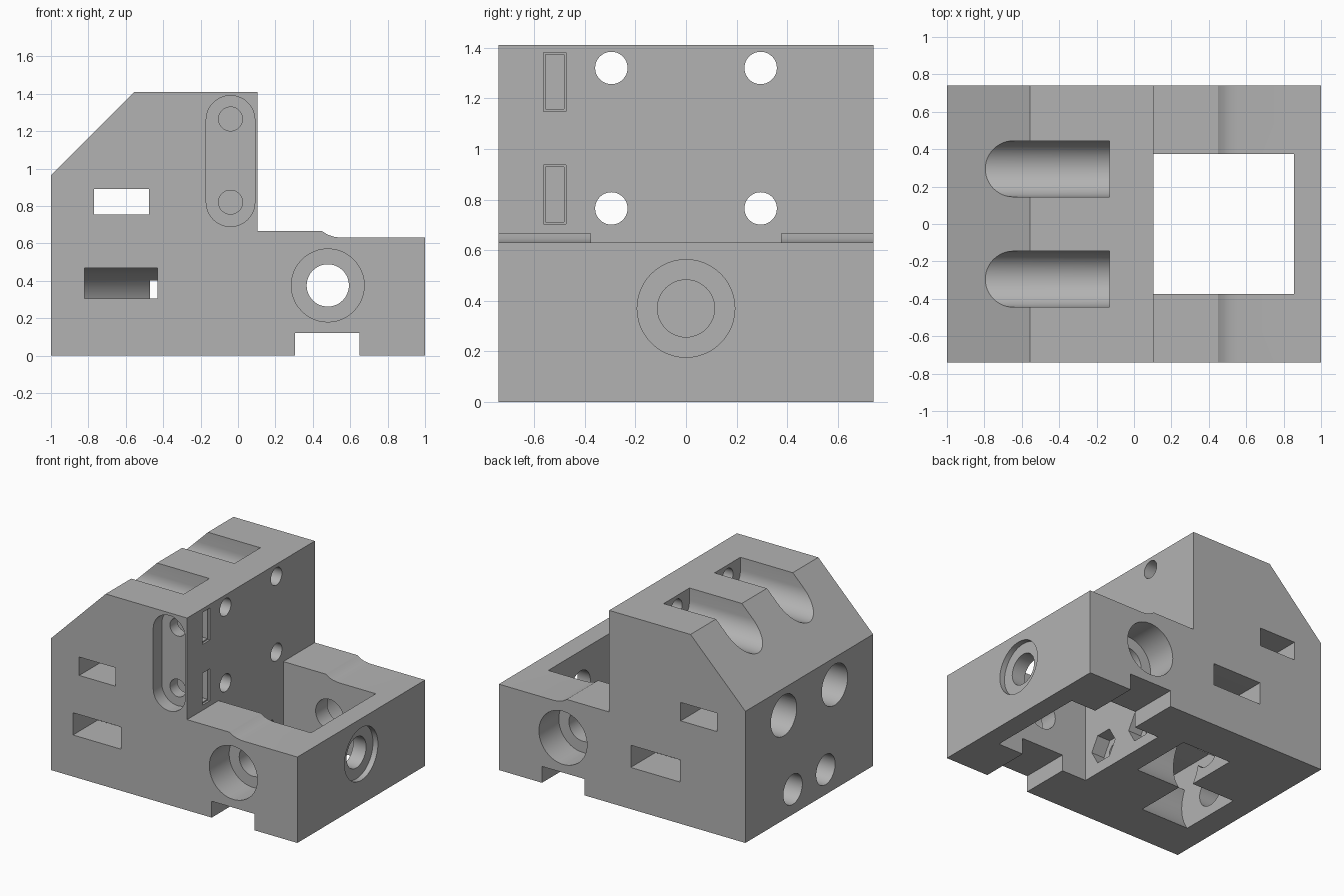
import bpy, bmesh, math
from mathutils import Matrix, Vector

cube = bpy.data.objects.get("Cube")
if cube:
    bpy.data.objects.remove(cube, do_unlink=True)

mat = bpy.data.materials.new("light_grey")
mat.use_nodes = True
grey = (0.45, 0.45, 0.45, 1)
mat.diffuse_color = grey
mat.node_tree.nodes["Principled BSDF"].inputs["Base Color"].default_value = grey

HALF = 0.74   # half depth of the block
OUT = 1.2     # coordinate safely outside the block
STEP_X = 0.105


def make_object(name, bm):
    bmesh.ops.recalc_face_normals(bm, faces=bm.faces)
    mesh = bpy.data.meshes.new(name)
    bm.to_mesh(mesh)
    bm.free()
    obj = bpy.data.objects.new(name, mesh)
    bpy.context.scene.collection.objects.link(obj)
    return obj


def extrude_profile(name, points, y0, y1):
    """Extrude an x-z outline along y."""
    bm = bmesh.new()
    face = bm.faces.new([bm.verts.new((x, y0, z)) for x, z in points])
    new = bmesh.ops.extrude_face_region(bm, geom=[face])["geom"]
    verts = [v for v in new if isinstance(v, bmesh.types.BMVert)]
    bmesh.ops.translate(bm, verts=verts, vec=(0, y1 - y0, 0))
    return make_object(name, bm)


# Stepped body with sloped shoulder, hollow ramp and bottom groove
body = extrude_profile("carriage_block", [
    (-1, 0), (0.305, 0), (0.305, 0.12), (0.65, 0.12), (0.65, 0), (1, 0),
    (1, 0.63), (0.55, 0.63), (0.51, 0.636), (0.48, 0.646), (0.45, 0.665),
    (STEP_X, 0.665), (STEP_X, 1.41), (-0.555, 1.41), (-1, 0.965)], -HALF, HALF)
body.data.materials.append(mat)


def cut(cutter):
    cutter.hide_render = True
    mod = body.modifiers.new("cut", 'BOOLEAN')
    mod.operation, mod.solver, mod.object = 'DIFFERENCE', 'EXACT', cutter
    bpy.context.view_layer.objects.active = body
    bpy.ops.object.modifier_apply(modifier=mod.name)
    bpy.data.objects.remove(cutter, do_unlink=True)


def cut_box(x0, x1, y0, y1, z0, z1):
    bm = bmesh.new()
    lo, hi = Vector((x0, y0, z0)), Vector((x1, y1, z1))
    bmesh.ops.create_cube(bm, size=1, matrix=Matrix.Translation((lo + hi) / 2)
                          @ Matrix.Diagonal((*(hi - lo), 1)))
    cut(make_object("box_cutter", bm))


def cut_bore(axis, start, end, across, z, radius, sides=48):
    """Bore along x or y; across is the other horizontal coordinate."""
    mid = (start + end) / 2
    if axis == 'X':
        turn, place = Matrix.Rotation(math.pi / 2, 4, 'Y'), (mid, across, z)
    else:
        turn, place = Matrix.Rotation(math.pi / 2, 4, 'X'), (across, mid, z)
    bm = bmesh.new()
    bmesh.ops.create_cone(bm, cap_ends=True, segments=sides, radius1=radius, radius2=radius,
                          depth=abs(end - start), matrix=Matrix.Translation(place) @ turn)
    cut(make_object("bore_cutter", bm))


# Square well through the low end
cut_box(STEP_X, 0.855, -0.375, 0.375, -0.2, 0.7)

# Cross bores with deep counterbores on front and back
cut_bore('Y', -OUT, OUT, 0.48, 0.375, 0.113)
for side in (-1, 1):
    cut_bore('Y', side * OUT, side * 0.51, 0.48, 0.375, 0.195)

# End bore with shallow counterbore
cut_bore('X', 0.6, OUT, 0, 0.37, 0.113)
cut_bore('X', 0.96, OUT, 0, 0.37, 0.193)

# Four mounting screws with head bores; the upper pair is open at the top
for side in (-1, 1):
    y = side * 0.295
    for z in (0.765, 1.32):
        cut_bore('X', -0.3, 0.3, y, z, 0.064)
        cut_bore('X', -OUT, -0.13, y, z, 0.15)
    cut_box(-OUT, -0.13, y - 0.15, y + 0.15, 1.32, 1.6)

# Staggered round pockets underneath, with side slots, bores and nut traps
for side, x0, x1 in ((-1, -0.82, -0.43), (1, -0.47, -0.07)):
    y = side * 0.19
    cut_bore('X', x0, x1, y, 0.175, 0.295, 64)
    cut_box(x0, x1, min(y, side * OUT), max(y, side * OUT), 0.305, 0.468)
    cut_bore('X', -OUT, x0 + 0.1, y, 0.183, 0.11)
    cut_bore('X', x1 - 0.1, 0.2, y, 0.183, 0.065)
    cut_bore('X', 0.0, 0.2, y, 0.183, 0.12, 6)

# Upper slot right through
cut_box(-0.77, -0.475, -OUT, OUT, 0.755, 0.89)

# Rounded recess on the front
recess = []
for centre, first in ((1.26, 0), (0.82, math.pi)):
    for i in range(25):
        a = first + math.pi * i / 24
        recess.append((-0.04 + 0.13 * math.cos(a), centre + 0.13 * math.sin(a)))
cut(extrude_profile("recess_cutter", recess, -OUT, -0.64))

# Recess screw holes and the nut slots that meet them
for z in (0.82, 1.265):
    cut_bore('Y', -OUT, -0.46, -0.04, z, 0.064)
    cut_box(-0.16, 0.3, -0.555, -0.483, z - 0.108, z + 0.108)
    cut_box(0.09, 0.3, -0.563, -0.475, z - 0.117, z + 0.117)

# Smooth the bores, keep edges sharp
bpy.ops.object.select_all(action='DESELECT')
body.select_set(True)
bpy.context.view_layer.objects.active = body
bpy.ops.object.shade_smooth_by_angle(angle=math.radians(25))
